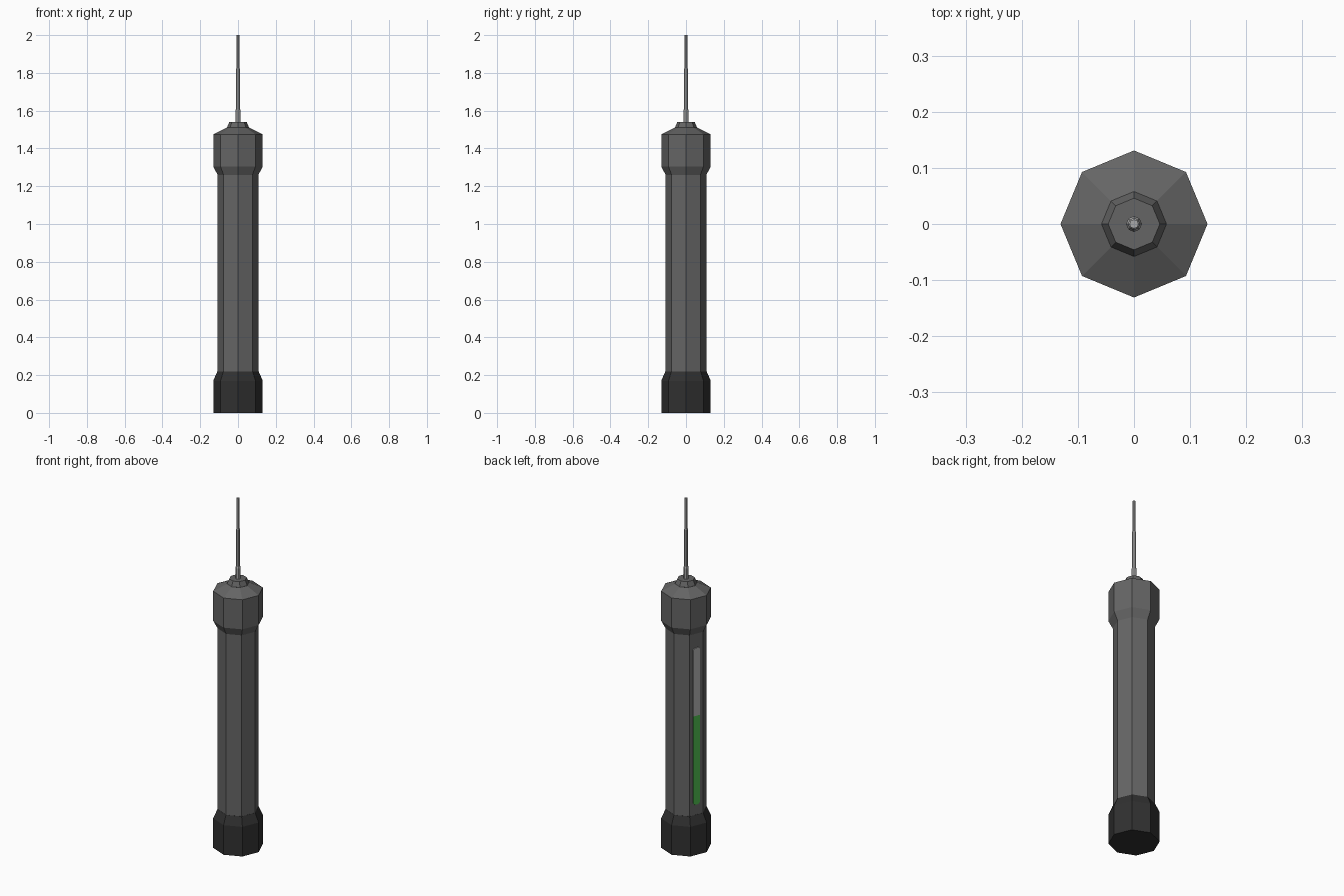
import bpy, bmesh, math
from mathutils import Vector, Matrix

if "Cube" in bpy.data.objects:
    bpy.data.objects.remove(bpy.data.objects["Cube"])

def mat(name, c):
    m = bpy.data.materials.new(name)
    m.diffuse_color = (*c, 1)
    m.use_nodes = True
    m.node_tree.nodes["Principled BSDF"].inputs["Base Color"].default_value = m.diffuse_color
    return m

GREY = mat("dark grey", (0.13, 0.13, 0.13))
BLACK = mat("near black", (0.03, 0.03, 0.03))
STEEL = mat("light grey", (0.40, 0.40, 0.40))
GREEN = mat("green", (0.07, 0.45, 0.07))

def finish(name, bm, m):
    bmesh.ops.recalc_face_normals(bm, faces=bm.faces)
    me = bpy.data.meshes.new(name)
    bm.to_mesh(me)
    bm.free()
    me.materials.append(m)
    ob = bpy.data.objects.new(name, me)
    bpy.context.collection.objects.link(ob)

def lathe(name, profile, m, sides=8):
    """Closed, flat-sided turned solid from (radius, z) pairs, corner on +x."""
    bm = bmesh.new()
    rings = [[bm.verts.new((r * math.cos(2 * math.pi * i / sides),
                            r * math.sin(2 * math.pi * i / sides), z))
              for i in range(sides)] for r, z in profile]
    for a, b in zip(rings, rings[1:]):
        for i in range(sides):
            j = (i + 1) % sides
            bm.faces.new((a[i], a[j], b[j], b[i]))
    bm.faces.new(rings[0])
    bm.faces.new(rings[-1])
    finish(name, bm, m)

# Base, tube, head and nozzle
lathe("base_cap", [(0.131, 0), (0.131, 0.17), (0.109, 0.22)], BLACK)
lathe("tube", [(0.108, 0.2), (0.108, 1.27)], GREY)
lathe("head", [(0.108, 1.26), (0.131, 1.305), (0.131, 1.475), (0.055, 1.512)], GREY)
lathe("nozzle", [(0.05, 1.505), (0.058, 1.512), (0.046, 1.54)], GREY)
# Stepped needle
lathe("needle", [(0.014, 1.53), (0.014, 1.6), (0.011, 1.61), (0.011, 1.82),
                 (0.008, 1.825), (0.008, 2.0)], STEEL)

# Level gauge on one tube face: thin plates with chamfered outer ends
def plate(name, z0, z1, cut_low, cut_high, m):
    w, c, t = 0.021, 0.010, 0.005
    lo, hi = c * cut_low, c * cut_high
    outline = [(-w + lo, z0), (w - lo, z0), (w, z0 + lo), (w, z1 - hi),
               (w - hi, z1), (-w + hi, z1), (-w, z1 - hi), (-w, z0 + lo)]
    d = 0.108 * math.cos(math.pi / 8) - 0.001
    rot = Matrix.Rotation(math.radians(157.5), 3, 'Z')
    bm = bmesh.new()
    vs = [bm.verts.new(rot @ Vector((d, y, z))) for y, z in outline]
    f = bm.faces.new(vs)
    new = bmesh.ops.extrude_face_region(bm, geom=[f])["geom"]
    bmesh.ops.translate(bm, vec=rot @ Vector((t, 0, 0)),
                        verts=[g for g in new if isinstance(g, bmesh.types.BMVert)])
    bmesh.ops.remove_doubles(bm, verts=bm.verts, dist=1e-5)
    finish(name, bm, m)

plate("gauge_fill", 0.28, 0.79, 1, 0, GREEN)
plate("gauge_empty", 0.79, 1.18, 0, 1, STEEL)
